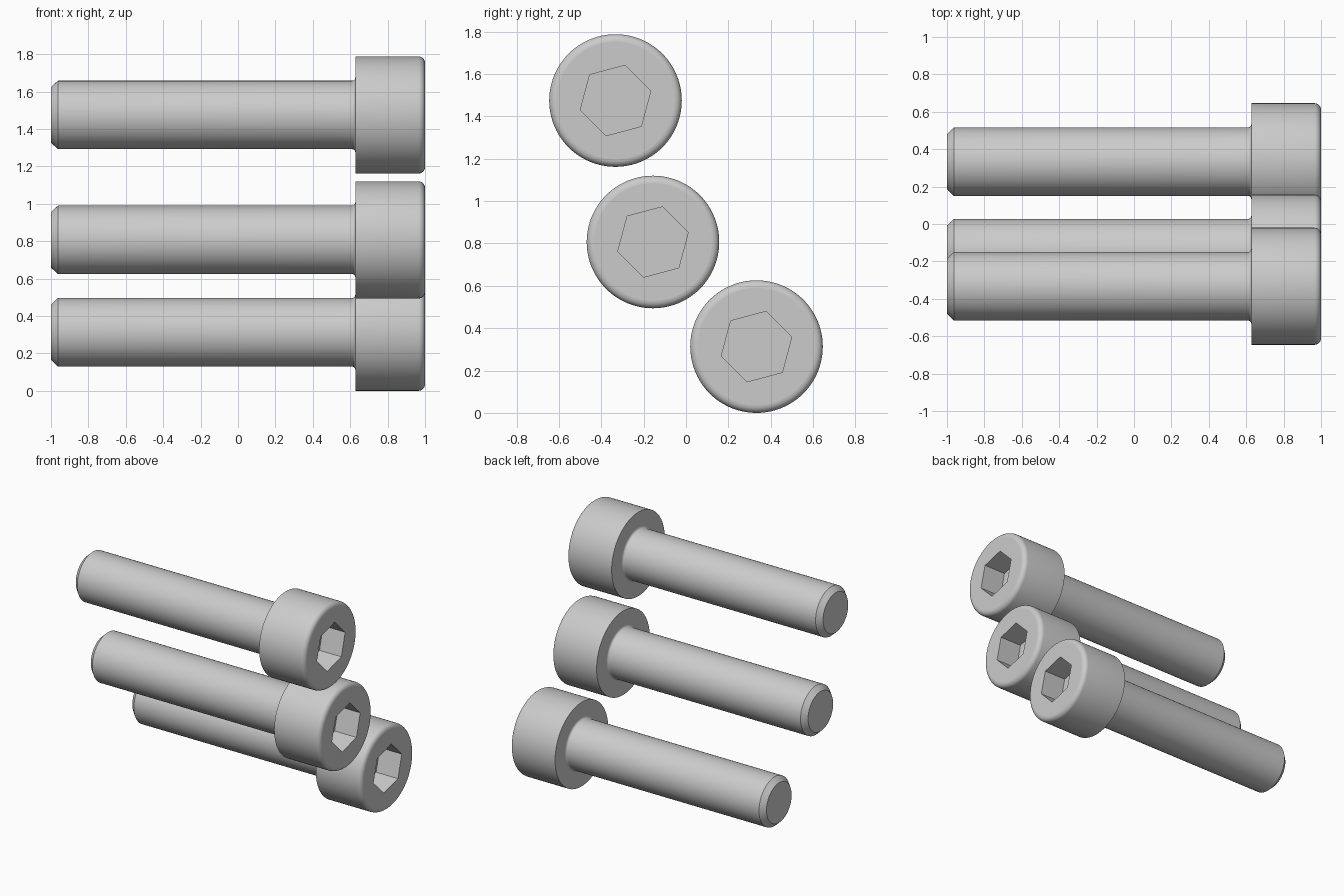
import bpy, bmesh
from math import sin, cos, pi, radians

cube = bpy.data.objects.get("Cube")
if cube:
    bpy.data.objects.remove(cube, do_unlink=True)

# Single plain steel colour
steel = bpy.data.materials.new("grey_steel")
steel.use_nodes = True
colour = (0.6, 0.6, 0.6, 1)
steel.diffuse_color = colour
steel.node_tree.nodes["Principled BSDF"].inputs["Base Color"].default_value = colour

SEGMENTS = 96
TURN = radians(75)           # one socket corner points this way
TIP, SEAT, TOP = -1.0, 0.627, 1.0
SHANK_R, HEAD_R = 0.183, 0.313
FILLET, RIM = 0.017, 0.035
SOCKET_R, SOCKET_DEPTH = 0.172, 0.18


def arc(cx, cr, radius, start, end, steps=6):
    """Points (x, r) on an arc in the profile plane."""
    angles = [radians(start + (end - start) * i / steps) for i in range(steps + 1)]
    return [(cx + radius * cos(a), cr + radius * sin(a)) for a in angles]


def ring(bm, x, radius, count):
    """Circle of vertices around the x axis."""
    angles = [TURN + 2 * pi * i / count for i in range(count)]
    return [bm.verts.new((x, radius * cos(a), radius * sin(a))) for a in angles]


def bridge(bm, a, b):
    """Quads between two rings of equal count."""
    for i in range(len(a)):
        j = (i + 1) % len(a)
        bm.faces.new((a[i], a[j], b[j], b[i]))


def screw_mesh():
    bm = bmesh.new()

    # Turned body: chamfered tip, shank, fillet, head with rounded rim
    profile = [(TIP, 0.148), (TIP + 0.037, SHANK_R)]
    profile += arc(SEAT - FILLET, SHANK_R + FILLET, FILLET, -90, 0)
    profile += [(SEAT, HEAD_R)]
    profile += arc(TOP - RIM, HEAD_R - RIM, RIM, 90, 0)
    rings = [ring(bm, x, r, SEGMENTS) for x, r in profile]
    for a, b in zip(rings, rings[1:]):
        bridge(bm, a, b)
    bm.faces.new(rings[0])

    # Hexagonal socket and the flat head face around it
    mouth = ring(bm, TOP, SOCKET_R, 6)
    floor = ring(bm, TOP - SOCKET_DEPTH, SOCKET_R, 6)
    bridge(bm, mouth, floor)
    bm.faces.new(floor)
    step = SEGMENTS // 6
    for i in range(6):
        outer = [rings[-1][(i * step + k) % SEGMENTS] for k in range(step + 1)]
        bm.faces.new([mouth[i]] + outer + [mouth[(i + 1) % 6]])

    # Smooth the turned surfaces, keep flats and hard edges crisp
    bmesh.ops.recalc_face_normals(bm, faces=bm.faces)
    for f in bm.faces:
        f.smooth = abs(f.normal.x) < 0.999
    for e in bm.edges:
        e.smooth = e.calc_face_angle(0) < radians(30)

    mesh = bpy.data.meshes.new("socket_screw")
    bm.to_mesh(mesh)
    bm.free()
    mesh.materials.append(steel)
    return mesh


# Three identical screws, all pointing along x
mesh = screw_mesh()
places = {
    "upper_screw": (-0.333, 1.475),
    "middle_screw": (-0.156, 0.807),
    "lower_screw": (0.333, 0.313),
}
for name, (y, z) in places.items():
    screw = bpy.data.objects.new(name, mesh)
    screw.location = (0, y, z)
    bpy.context.collection.objects.link(screw)
